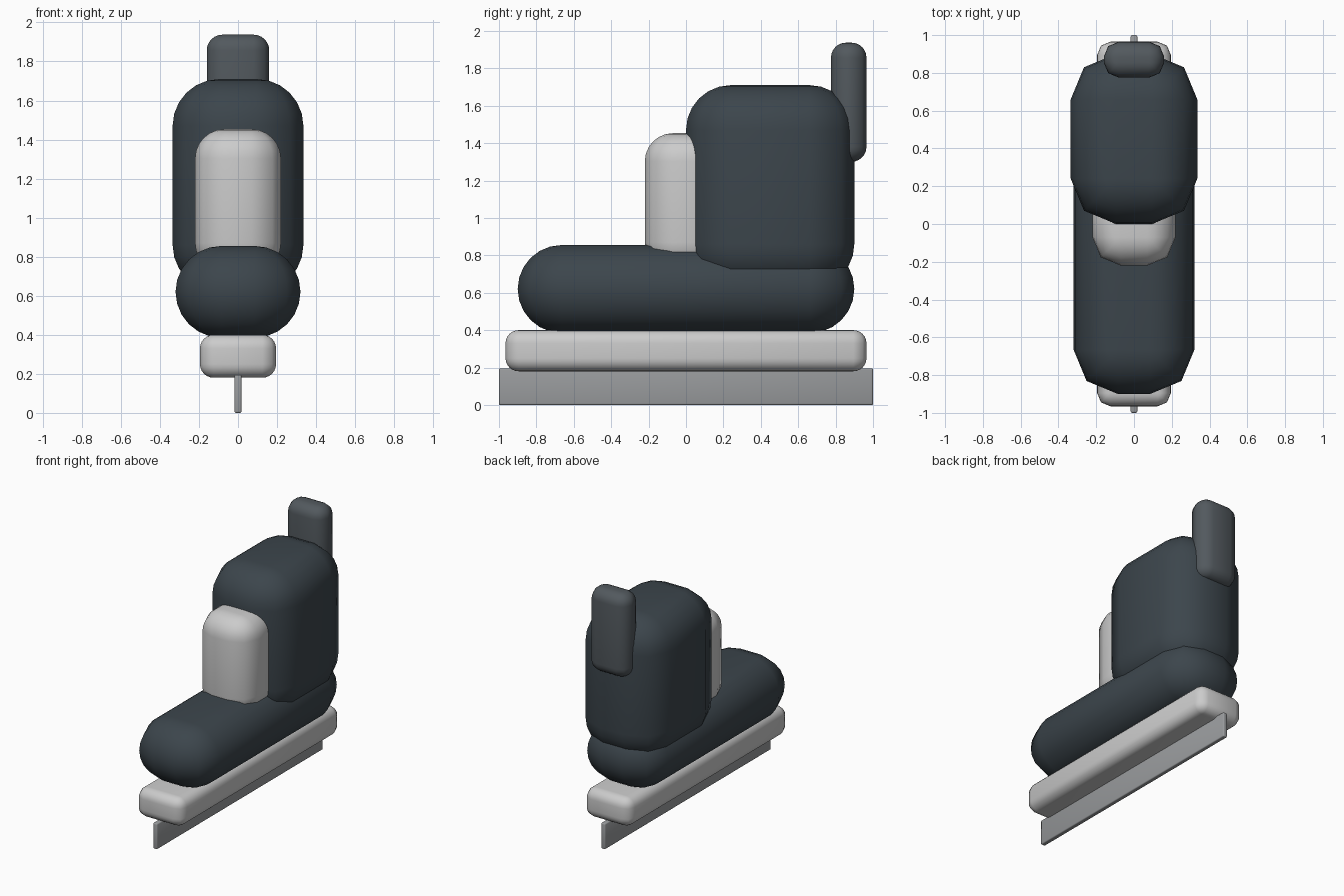
import bpy, bmesh, math

if "Cube" in bpy.data.objects:
    bpy.data.objects.remove(bpy.data.objects["Cube"])


def material(name, rgb):
    m = bpy.data.materials.new(name)
    m.diffuse_color = (*rgb, 1)
    m.use_nodes = True
    m.node_tree.nodes["Principled BSDF"].inputs["Base Color"].default_value = m.diffuse_color
    return m


def rounded_block(name, lo, hi, r, mat=None, rings=6):
    """Box with rounded edges: coarse corners in plan, fine rounding in height."""
    cx, cy = (lo[0] + hi[0]) / 2, (lo[1] + hi[1]) / 2
    ix, iy = (hi[0] - lo[0]) / 2 - r, (hi[1] - lo[1]) / 2 - r
    levels = []
    for i in range(rings + 1):
        a = math.pi / 2 * i / rings
        levels.append((lo[2] + r - r * math.cos(a), r * math.sin(a)))
    levels += [(lo[2] + hi[2] - z, rad) for z, rad in reversed(levels)]
    bm = bmesh.new()
    loops = []
    for z, rad in levels:
        loop = []
        for q, (sx, sy) in enumerate(((1, 1), (-1, 1), (-1, -1), (1, -1))):
            for k in range(3):
                a = math.pi / 2 * q + math.pi / 4 * k
                loop.append(bm.verts.new((cx + sx * ix + rad * math.cos(a),
                                          cy + sy * iy + rad * math.sin(a), z)))
        loops.append(loop)
    for a, b in zip(loops, loops[1:]):
        n = len(a)
        for i in range(n):
            j = (i + 1) % n
            bm.faces.new((a[i], a[j], b[j], b[i]))
    bm.faces.new(loops[0][::-1])
    bm.faces.new(loops[-1])
    bmesh.ops.remove_doubles(bm, verts=bm.verts[:], dist=1e-5)
    bmesh.ops.recalc_face_normals(bm, faces=bm.faces[:])
    me = bpy.data.meshes.new(name)
    bm.to_mesh(me)
    bm.free()
    ob = bpy.data.objects.new(name, me)
    bpy.context.collection.objects.link(ob)
    if mat:
        me.materials.append(mat)
    bpy.ops.object.select_all(action='DESELECT')
    ob.select_set(True)
    bpy.context.view_layer.objects.active = ob
    bpy.ops.object.shade_smooth_by_angle(angle=math.radians(60))
    return ob


dark = material("dark_leather", (0.045, 0.06, 0.072))
strap = material("strap_fabric", (0.085, 0.1, 0.112))
steel = material("steel", (0.32, 0.33, 0.34))

# Runner and its holder
rounded_block("blade", (-0.018, -1, 0), (0.018, 1, 0.195), 0.008, steel, 3)
rounded_block("blade_holder", (-0.195, -0.965, 0.18), (0.195, 0.965, 0.4), 0.07)

# Boot: foot, ankle cuff, tongue, heel pull tab
rounded_block("boot_foot", (-0.32, -0.9, 0.385), (0.32, 0.9, 0.855), 0.235, dark)
rounded_block("boot_cuff", (-0.335, 0, 0.62), (0.335, 0.9, 1.71), 0.24, dark)
rounded_block("tongue", (-0.22, -0.22, 0.72), (0.22, 0.22, 1.453), 0.15)
rounded_block("pull_tab", (-0.16, 0.775, 1.3), (0.16, 0.965, 1.937), 0.08, strap)
